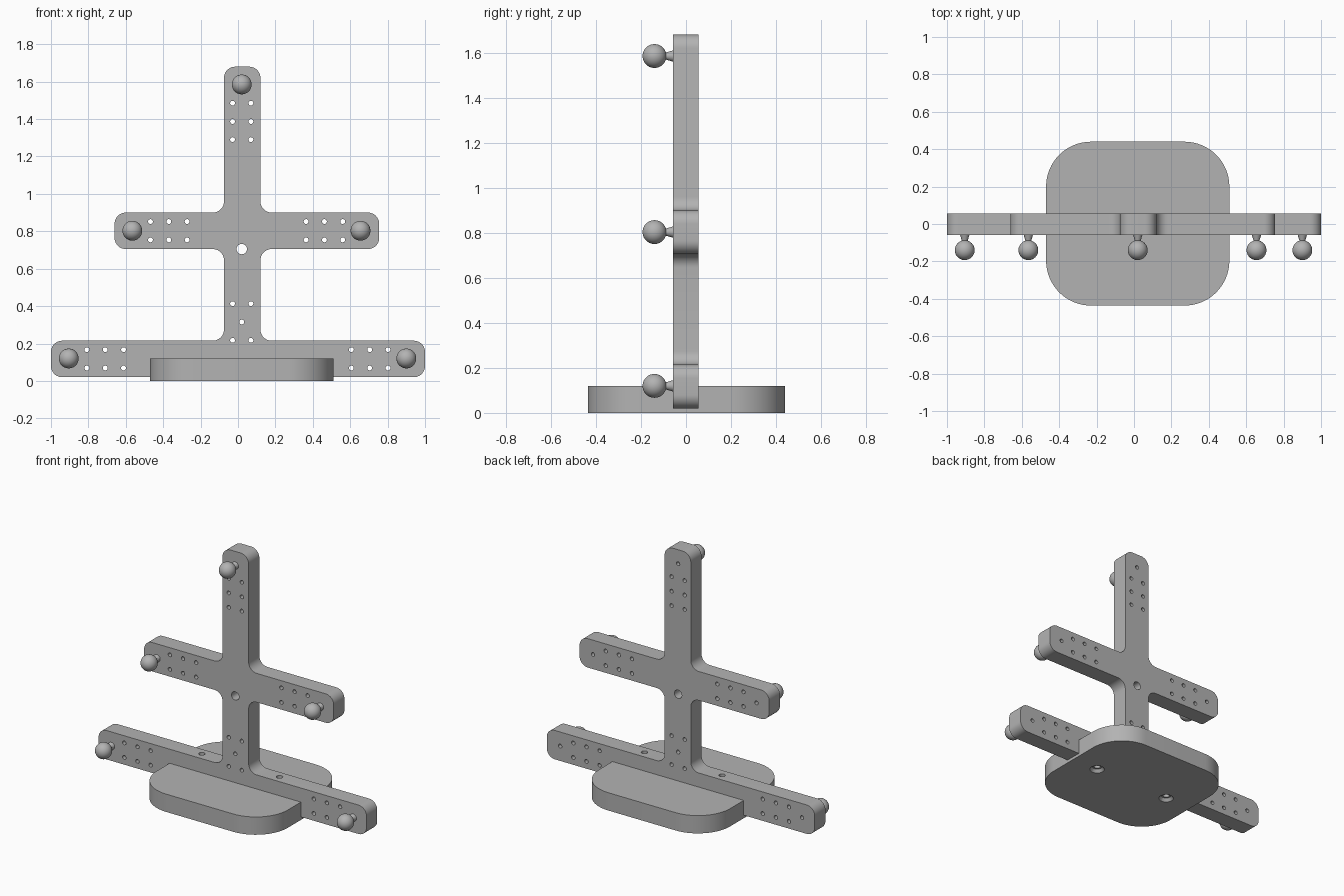
import bpy, bmesh, math
from mathutils import Vector, Matrix

cube = bpy.data.objects.get("Cube")
if cube:
    bpy.data.objects.remove(cube, do_unlink=True)

grey = bpy.data.materials.new("plain grey")
grey.use_nodes = True
GREY = (0.45, 0.45, 0.45, 1)
grey.diffuse_color = GREY
grey.node_tree.nodes["Principled BSDF"].inputs["Base Color"].default_value = GREY

CX = 0.02                 # centre line of the post
FRONT, BACK = -0.058, 0.056
ALONG_Y = Matrix.Rotation(math.pi / 2, 4, 'X')   # local z points to -y


def rounded(corners, radius, steps=10):
    """Outline with every right-angled corner rounded."""
    pts = []
    for i, c in enumerate(corners):
        p = Vector(c)
        u = (Vector(corners[i - 1]) - p).normalized() * radius
        v = (Vector(corners[(i + 1) % len(corners)]) - p).normalized() * radius
        for k in range(steps + 1):
            t = math.pi / 2 * k / steps
            pts.append(p + u + v - v * math.cos(t) - u * math.sin(t))
    return pts


def make(name, bm):
    bmesh.ops.recalc_face_normals(bm, faces=bm.faces)
    mesh = bpy.data.meshes.new(name)
    bm.to_mesh(mesh)
    bm.free()
    mesh.materials.append(grey)
    ob = bpy.data.objects.new(name, mesh)
    bpy.context.collection.objects.link(ob)
    return ob


def slab(name, outline, to3d, depth):
    bm = bmesh.new()
    face = bm.faces.new([bm.verts.new(to3d(p)) for p in outline])
    ext = bmesh.ops.extrude_face_region(bm, geom=[face])["geom"]
    bmesh.ops.translate(bm, vec=depth, verts=[g for g in ext if isinstance(g, bmesh.types.BMVert)])
    return make(name, bm)


def cone(bm, where, r1, r2, length, turn=Matrix(), sides=24):
    bmesh.ops.create_cone(bm, cap_ends=True, segments=sides, radius1=r1, radius2=r2,
                          depth=length, matrix=Matrix.Translation(where) @ turn)


def activate(ob):
    bpy.ops.object.select_all(action='DESELECT')
    ob.select_set(True)
    bpy.context.view_layer.objects.active = ob


def cut(ob, bm):
    cutter = make("hole_cutter", bm)
    cutter.hide_render = True
    activate(ob)
    mod = ob.modifiers.new("holes", 'BOOLEAN')
    mod.operation, mod.solver, mod.object = 'DIFFERENCE', 'EXACT', cutter
    bpy.ops.object.modifier_apply(modifier=mod.name)
    bpy.data.objects.remove(cutter, do_unlink=True)


def smooth(ob):
    activate(ob)
    bpy.ops.object.shade_smooth_by_angle(angle=math.radians(30))


# Upright frame: post with a middle bar and a foot bar
L, R = -0.075, 0.12
frame = slab("frame", rounded([
    (-1, 0.02), (1, 0.02), (1, 0.215), (R, 0.215), (R, 0.705), (0.755, 0.705),
    (0.755, 0.9), (R, 0.9), (R, 1.68), (L, 1.68), (L, 0.9), (-0.66, 0.9),
    (-0.66, 0.705), (L, 0.705), (L, 0.215), (-1, 0.215)], 0.06),
    lambda p: (p.x, FRONT, p.y), (0, BACK - FRONT, 0))

# Ball positions and the grid of small holes through the frame
balls = [(-0.905, 0.12), (0.9, 0.12), (-0.565, 0.803), (0.655, 0.803), (CX, 1.585)]
pair = (-0.049, 0.049)
holes = list(balls)
holes += [(CX + d, z) for d in pair for z in (1.485, 1.387, 1.29, 0.413, 0.217)]
holes += [(x + k * 0.098, z + d) for x, z in ((-0.37, 0.803), (0.462, 0.803), (-0.71, 0.118), (0.704, 0.118))
          for k in (-1, 0, 1) for d in pair]
holes.append((CX, 0.315))

cutters = bmesh.new()
for x, z in holes:
    cone(cutters, (x, 0, z), 0.013, 0.013, 0.3, ALONG_Y, 20)
cone(cutters, (CX, 0, 0.705), 0.028, 0.028, 0.3, ALONG_Y)
screws = [CX - 0.29, CX + 0.29]
for x in screws:
    cone(cutters, (x, 0, 0.12), 0.02, 0.02, 0.4)
cut(frame, cutters)
smooth(frame)

# Base with two countersunk screw holes
base = slab("base", rounded([(-0.47, -0.436), (0.51, -0.436), (0.51, 0.44), (-0.47, 0.44)], 0.24, 16),
            lambda p: (p.x, p.y, 0), (0, 0, 0.12))
for radii, z, length in (((0.02, 0.02), 0.1, 0.4), ((0.055, 0.015), 0.015, 0.05)):
    cutters = bmesh.new()
    for x in screws:
        cone(cutters, (x, 0, z), *radii, length)
    cut(base, cutters)
smooth(base)

# Ball markers on tapered stems, with a pin set in the frame
for i, (x, z) in enumerate(balls):
    bm = bmesh.new()
    bmesh.ops.create_uvsphere(bm, u_segments=32, v_segments=20, radius=0.053,
                              matrix=Matrix.Translation((x, -0.14, z)) @ ALONG_Y)
    ball = make(f"ball_{i + 1}", bm)
    bm = bmesh.new()
    cone(bm, (x, -0.08, z), 0.025, 0.012, 0.044, ALONG_Y)
    cone(bm, (x, -0.03, z), 0.013, 0.013, 0.06, ALONG_Y, 20)
    stem = make(f"stem_{i + 1}", bm)
    smooth(ball)
    smooth(stem)
